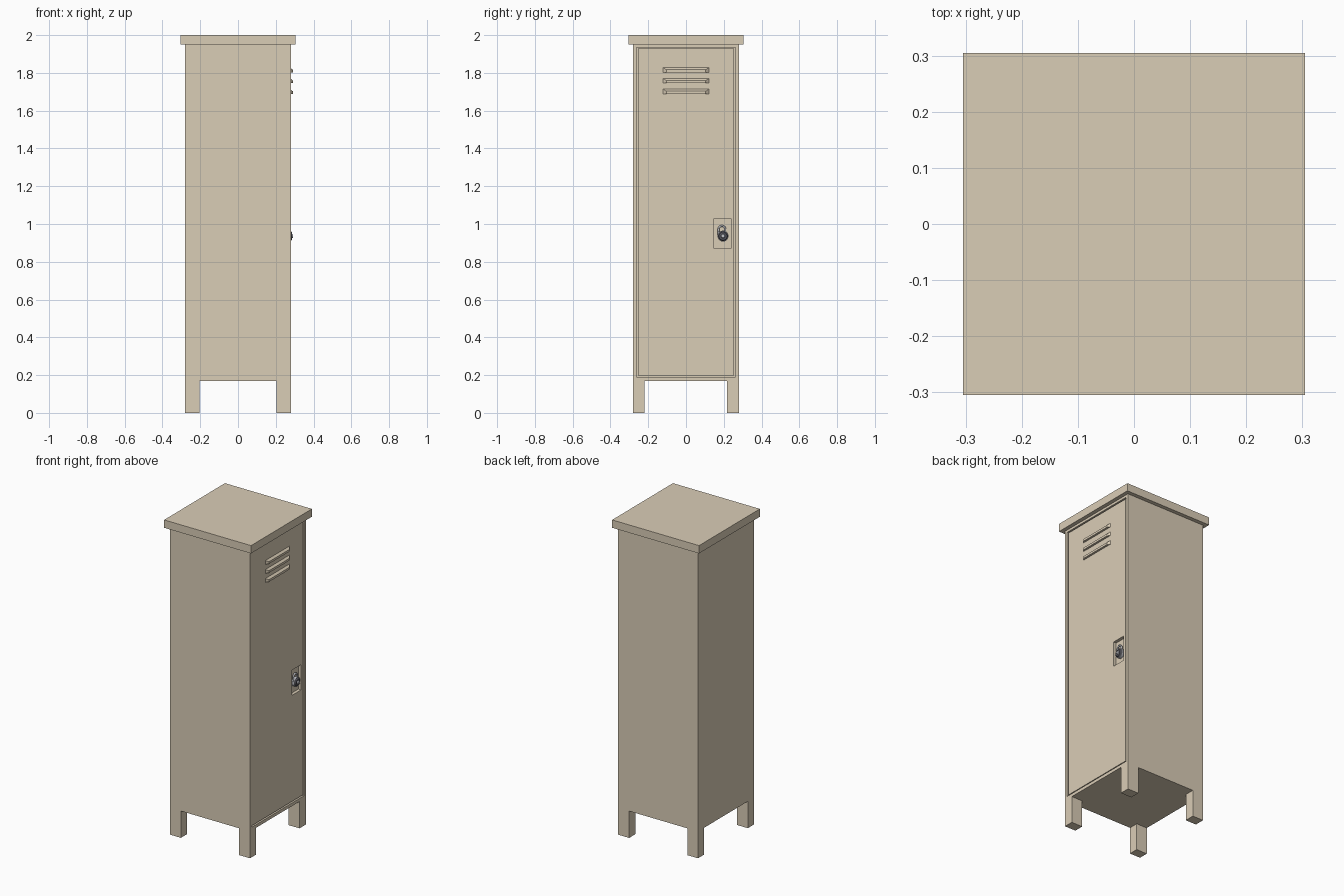
import bpy, bmesh, math
from mathutils import Matrix, Vector

if "Cube" in bpy.data.objects:
    bpy.data.objects.remove(bpy.data.objects["Cube"])


def material(name, rgb):
    m = bpy.data.materials.new(name)
    m.diffuse_color = (*rgb, 1)
    m.use_nodes = True
    m.node_tree.nodes["Principled BSDF"].inputs["Base Color"].default_value = m.diffuse_color
    return m


BEIGE = material("beige_paint", (0.70, 0.61, 0.47))
STEEL = material("steel", (0.55, 0.56, 0.60))
DARK = material("dark_steel", (0.10, 0.10, 0.12))


def finish(bm, name, mat):
    bmesh.ops.recalc_face_normals(bm, faces=bm.faces[:])
    me = bpy.data.meshes.new(name)
    bm.to_mesh(me)
    bm.free()
    me.materials.append(mat)
    ob = bpy.data.objects.new(name, me)
    bpy.context.collection.objects.link(ob)
    return ob


def box_bm(lo, hi):
    bm = bmesh.new()
    lo, hi = Vector(lo), Vector(hi)
    m = Matrix.Translation((lo + hi) / 2) @ Matrix.Diagonal((*(hi - lo), 1))
    bmesh.ops.create_cube(bm, size=1, matrix=m)
    return bm


def pocket(bm, y, z, depth):
    """Sink a rectangular pocket into the +x face."""
    face = max(bm.faces, key=lambda f: f.calc_center_median().x)
    c = face.calc_center_median()
    bmesh.ops.inset_individual(bm, faces=[face], thickness=0.01)
    for v in face.verts:
        v.co.y = y[0] if v.co.y < c.y else y[1]
        v.co.z = z[0] if v.co.z < c.z else z[1]
    new = bmesh.ops.extrude_discrete_faces(bm, faces=[face])["faces"][0]
    bmesh.ops.translate(bm, verts=new.verts[:], vec=(-depth, 0, 0))


# Cabinet with door opening
bm = box_bm((-0.28, -0.28, 0.17), (0.28, 0.28, 1.95))
pocket(bm, (-0.262, 0.262), (0.19, 1.935), 0.045)
finish(bm, "cabinet", BEIGE)

# Lid
finish(box_bm((-0.305, -0.305, 1.95), (0.305, 0.305, 2.0)), "lid", BEIGE)

# Legs
for i, x in enumerate(((-0.28, -0.205), (0.203, 0.28))):
    for j, y in enumerate(((-0.28, -0.22), (0.217, 0.28))):
        finish(box_bm((x[0], y[0], 0), (x[1], y[1], 0.17)), f"leg_{i}{j}", BEIGE)

# Door with lock recess
bm = box_bm((0.235, -0.255, 0.197), (0.277, 0.255, 1.928))
pocket(bm, (0.148, 0.238), (0.87, 1.03), 0.02)
finish(bm, "door", BEIGE)

# Vent louvres: sloped hoods with tapered ends
for i in range(3):
    z = 1.803 - 0.057 * i
    bm = box_bm((0.27, -0.13, z), (0.29, 0.13, z + 0.03))
    for v in bm.verts:
        if v.co.x > 0.28:
            v.co.y *= 0.8
            if v.co.z > z + 0.02:
                v.co.z = z + 0.014
    finish(bm, f"vent_louvre_{i}", BEIGE)


# Padlock body and dial
def disc(name, r1, r2, x0, x1, mat, sides=20):
    bm = bmesh.new()
    m = Matrix.Translation(((x0 + x1) / 2, 0.196, 0.936)) @ Matrix.Rotation(math.pi / 2, 4, 'Y')
    bmesh.ops.create_cone(bm, cap_ends=True, segments=sides, radius1=r1, radius2=r2,
                          depth=x1 - x0, matrix=m)
    return finish(bm, name, mat)


disc("padlock_body", 0.029, 0.029, 0.259, 0.278, STEEL)
disc("padlock_dial", 0.026, 0.021, 0.278, 0.285, DARK)
disc("padlock_knob", 0.012, 0.009, 0.285, 0.291, STEEL, 12)

# Padlock shackle
path = [(0.018, 0.94)]
path += [(0.018 * math.cos(a), 0.972 + 0.018 * math.sin(a))
         for a in (math.pi * k / 8 for k in range(9))]
path += [(-0.018, 0.94)]
cu = bpy.data.curves.new("padlock_shackle", 'CURVE')
cu.dimensions = '3D'
cu.bevel_depth = 0.0055
cu.bevel_resolution = 1
sp = cu.splines.new('POLY')
sp.points.add(len(path) - 1)
for p, (y, z) in zip(sp.points, path):
    p.co = (0.268, 0.190 + y, z, 1)
cu.materials.append(STEEL)
bpy.context.collection.objects.link(bpy.data.objects.new("padlock_shackle", cu))
